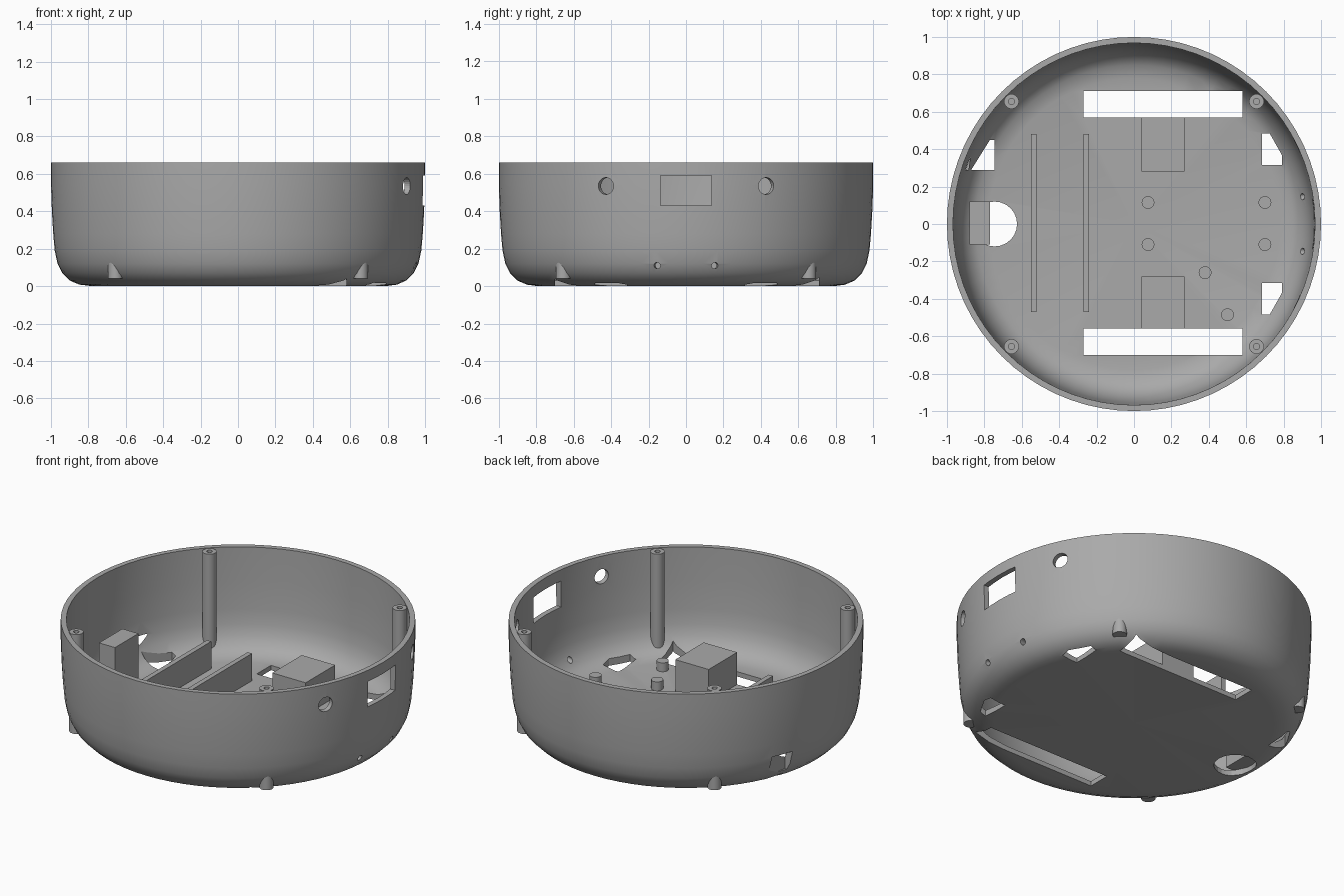
import bpy, bmesh, math
from mathutils import Matrix

if "Cube" in bpy.data.objects:
    bpy.data.objects.remove(bpy.data.objects["Cube"])

grey = bpy.data.materials.new("matte grey")
grey.use_nodes = True
COLOUR = (0.4, 0.4, 0.4, 1)
grey.diffuse_color = COLOUR
grey.node_tree.nodes["Principled BSDF"].inputs["Base Color"].default_value = COLOUR


def finish(name, bm, smooth=False):
    bmesh.ops.recalc_face_normals(bm, faces=bm.faces)
    mesh = bpy.data.meshes.new(name)
    bm.to_mesh(mesh)
    bm.free()
    mesh.materials.append(grey)
    ob = bpy.data.objects.new(name, mesh)
    bpy.context.collection.objects.link(ob)
    if smooth:
        shade(ob)
    return ob


def shade(ob):
    bpy.ops.object.select_all(action='DESELECT')
    ob.select_set(True)
    bpy.context.view_layer.objects.active = ob
    bpy.ops.object.shade_smooth_by_angle(angle=math.radians(30))


def lathe(name, profile, steps, x=0, y=0, closed=False):
    """Spin a radius/height profile about a vertical axis."""
    bm = bmesh.new()
    vs = [bm.verts.new((r, 0, z)) for r, z in profile]
    if closed:
        vs.append(vs[0])
    edges = [bm.edges.new(p) for p in zip(vs, vs[1:])]
    bmesh.ops.spin(bm, geom=list(set(vs)) + edges, cent=(0, 0, 0), axis=(0, 0, 1),
                   angle=math.tau, steps=steps, use_merge=True)
    bmesh.ops.remove_doubles(bm, verts=bm.verts, dist=1e-4)
    bmesh.ops.translate(bm, verts=bm.verts, vec=(x, y, 0))
    return finish(name, bm, True)


def prism(name, points, z0, z1):
    """Extrude a plan outline upward."""
    bm = bmesh.new()
    face = bm.faces.new([bm.verts.new((x, y, z0)) for x, y in points])
    top = bmesh.ops.extrude_face_region(bm, geom=[face])["geom"]
    bmesh.ops.translate(bm, vec=(0, 0, z1 - z0),
                        verts=[v for v in top if isinstance(v, bmesh.types.BMVert)])
    return finish(name, bm)


def box(name, x0, x1, y0, y1, z0, z1):
    return prism(name, [(x0, y0), (x1, y0), (x1, y1), (x0, y1)], z0, z1)


def rod(name, radius, depth, matrix, smooth=False):
    bm = bmesh.new()
    bmesh.ops.create_cone(bm, cap_ends=True, segments=24, radius1=radius,
                          radius2=radius, depth=depth, matrix=matrix)
    return finish(name, bm, smooth)


def radial_drill(y, z, radius):
    spot = Matrix.Translation((math.sqrt(0.96 - y * y), y, z))
    aim = Matrix.Rotation(math.atan2(y, spot[0][3]), 4, 'Z') @ Matrix.Rotation(math.pi / 2, 4, 'Y')
    return rod("drill", radius, 0.3, spot @ aim)


# Rounded tub: outer skin up, rim, inner skin down
shell = lathe("tub_shell", [
    (0, 0), (0.79, 0), (0.85, 0.008), (0.9, 0.03), (0.94, 0.07), (0.965, 0.12),
    (0.98, 0.19), (0.988, 0.28), (0.995, 0.4), (1, 0.54), (1, 0.66),
    (0.968, 0.66), (0.965, 0.45), (0.955, 0.28), (0.945, 0.19), (0.925, 0.13),
    (0.895, 0.08), (0.85, 0.045), (0.78, 0.03), (0, 0.03)], 72)

# Openings in the floor and wall
cutters = [
    box("wheel_slot", -0.27, 0.58, 0.57, 0.71, -0.1, 0.2),
    box("wheel_slot", -0.27, 0.58, -0.7, -0.56, -0.1, 0.2),
    rod("caster_bore", 0.12, 0.3, Matrix.Translation((-0.745, 0, 0))),
    box("port", 0.8, 1.1, -0.135, 0.135, 0.43, 0.59),
    prism("sensor_slot", [(-0.745, 0.29), (-0.745, 0.45), (-0.77, 0.45), (-0.87, 0.29)], -0.1, 0.2),
    prism("side_vent", [(-1.05, 0.29), (-0.885, 0.29), (-0.865, 0.42), (-1.05, 0.42)], 0.08, 0.2),
]
for s in (1, -1):
    cutters.append(prism("sensor_slot", [(0.685, s * 0.315), (0.79, s * 0.315), (0.79, s * 0.37),
                                         (0.725, s * 0.485), (0.685, s * 0.485)], -0.1, 0.2))
    cutters.append(radial_drill(s * 0.42, 0.535, 0.045))
    cutters.append(radial_drill(s * 0.157, 0.11, 0.017))
for cutter in cutters:
    cutter.hide_render = True
    mod = shell.modifiers.new("cut", 'BOOLEAN')
    mod.operation, mod.solver, mod.object = 'DIFFERENCE', 'EXACT', cutter
bpy.context.view_layer.update()
cut_mesh = bpy.data.meshes.new_from_object(
    shell.evaluated_get(bpy.context.evaluated_depsgraph_get()))
shell.modifiers.clear()
shell.data = cut_mesh
for cutter in cutters:
    bpy.data.objects.remove(cutter)
shade(shell)

# Screw posts with blind holes, their feet breaking through the rounded corner
for sx, side in ((1, "left"), (-1, "right")):
    for sy, end in ((-1, "front"), (1, "back")):
        lathe(f"screw_post_{end}_{side}",
              [(0, 0.04), (0.04, 0.04), (0.04, 0.658), (0.016, 0.658), (0.016, 0.45), (0, 0.45)],
              24, sx * 0.655, sy * 0.655)

# Motor blocks beside the wheel slots
box("motor_block_back", 0.04, 0.27, 0.28, 0.57, 0.02, 0.23)
box("motor_block_front", 0.04, 0.27, -0.56, -0.28, 0.02, 0.23)

# Battery walls and caster block
for name, x in (("battery_wall_outer", -0.55), ("battery_wall_inner", -0.27)):
    box(name, x, x + 0.03, -0.47, 0.48, 0.02, 0.2)
box("caster_block", -0.88, -0.77, -0.11, 0.12, 0.045, 0.32)

# Board support pegs
for i, (x, y) in enumerate([(0.075, 0.115), (0.075, -0.11), (0.7, 0.115), (0.7, -0.11),
                            (0.38, -0.26), (0.5, -0.485)]):
    rod(f"board_peg_{i + 1}", 0.034, 0.065, Matrix.Translation((x, y, 0.0525)), True)
